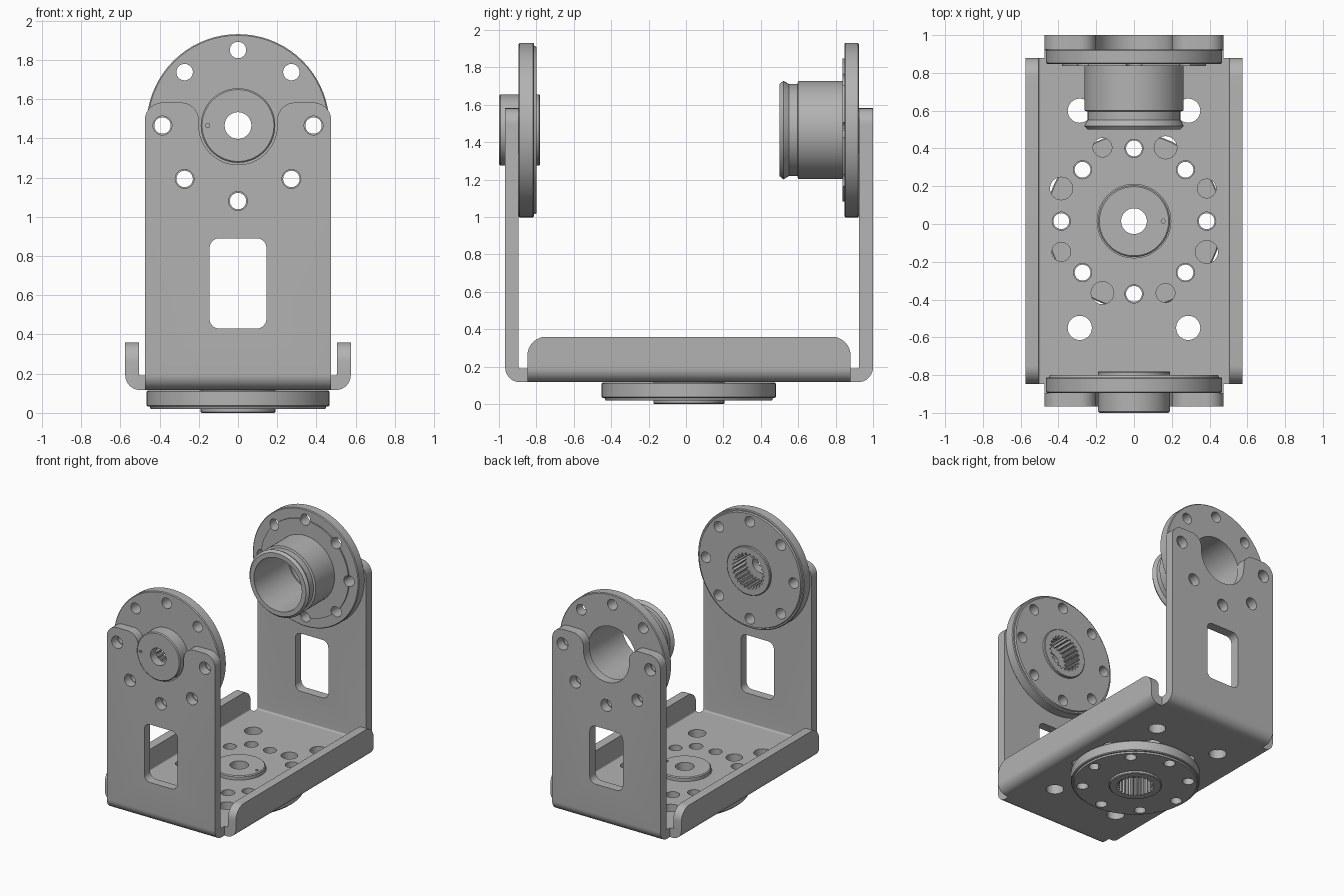
import bpy, bmesh, math
from mathutils import Vector, Matrix

cube = bpy.data.objects.get("Cube")
if cube:
    bpy.data.objects.remove(cube)

grey = bpy.data.materials.new("metal grey")
grey.use_nodes = True
GREY = (0.45, 0.45, 0.45, 1)
grey.diffuse_color = GREY
grey.node_tree.nodes["Principled BSDF"].inputs["Base Color"].default_value = GREY

PIVOT_Z = 1.465      # height of the side joints
BASE_Y = 0.015       # centre of the bottom joint
BOLT_R = 0.385       # bolt circle radius
# Maps (u, v, depth) of a flat outline into space, by extrusion axis
AXES = {"X": lambda u, v, d: (d, u, v),
        "Y": lambda u, v, d: (u, d, v),
        "Z": lambda u, v, d: (u, v, d)}


def finish(name, bm):
    bmesh.ops.remove_doubles(bm, verts=bm.verts, dist=1e-5)
    bmesh.ops.recalc_face_normals(bm, faces=bm.faces)
    mesh = bpy.data.meshes.new(name)
    bm.to_mesh(mesh)
    bm.free()
    mesh.materials.append(grey)
    obj = bpy.data.objects.new(name, mesh)
    bpy.context.collection.objects.link(obj)
    return obj


def rounded(corners, steps=10):
    """Outline from (u, v, radius) corners with true fillets."""
    out = []
    for i, (u, v, r) in enumerate(corners):
        p = Vector((u, v))
        if r == 0:
            out.append(p)
            continue
        a = (Vector(corners[i - 1][:2]) - p).normalized()
        b = (Vector(corners[(i + 1) % len(corners)][:2]) - p).normalized()
        centre = p + (a + b) * r          # all corners are right angles
        for k in range(steps + 1):
            t = k / steps * math.pi / 2
            out.append(centre - b * r * math.cos(t) - a * r * math.sin(t))
    return [q for i, q in enumerate(out) if (q - out[i - 1]).length > 1e-4]


def circle(u, v, r, n=32):
    return [Vector((u + r * math.cos(math.tau * i / n),
                    v + r * math.sin(math.tau * i / n))) for i in range(n)]


def prism(name, outline, axis, lo, hi):
    bm = bmesh.new()
    place = AXES[axis]
    low = [bm.verts.new(place(p.x, p.y, lo)) for p in outline]
    high = [bm.verts.new(place(p.x, p.y, hi)) for p in outline]
    bm.faces.new(low)
    bm.faces.new(high)
    for i in range(len(low)):
        bm.faces.new((low[i - 1], low[i], high[i], high[i - 1]))
    return finish(name, bm)


def lathe(name, profile, n=72):
    """Spin a closed (radius, height) profile about local z."""
    bm = bmesh.new()
    rings = [[bm.verts.new((r * math.cos(math.tau * i / n), r * math.sin(math.tau * i / n), t))
              for i in range(n)] for r, t in profile]
    for k in range(len(rings)):
        a, b = rings[k - 1], rings[k]
        for i in range(n):
            bm.faces.new((a[i - 1], a[i], b[i], b[i - 1]))
    return finish(name, bm)


def combine(obj, others, operation):
    for other in others:
        mod = obj.modifiers.new("cut", "BOOLEAN")
        mod.operation = operation
        mod.solver = "EXACT"
        mod.object = other
    bpy.context.view_layer.update()
    graph = bpy.context.evaluated_depsgraph_get()
    mesh = bpy.data.meshes.new_from_object(obj.evaluated_get(graph))
    obj.modifiers.clear()
    obj.data = mesh
    for other in others:
        bpy.data.objects.remove(other)


def smooth(obj):
    bpy.ops.object.select_all(action="DESELECT")
    obj.select_set(True)
    bpy.context.view_layer.objects.active = obj
    bpy.ops.object.shade_smooth_by_angle(angle=math.radians(30))


def bolt_points(cu, cv):
    return [(cu + BOLT_R * math.cos(k * math.pi / 4),
             cv + BOLT_R * math.sin(k * math.pi / 4)) for k in range(8)]


# Bent bracket: tall U along y, trimmed to a silhouette with a notched top
bracket = prism("bracket", rounded([
    (-0.967, 1.7, 0), (-0.967, 0.117, 0.08), (1, 0.117, 0.08), (1, 1.7, 0),
    (0.925, 1.7, 0), (0.925, 0.19, 0.012), (-0.895, 0.19, 0.012), (-0.895, 1.7, 0)]),
    "X", -0.6, 0.6)
silhouette = prism("silhouette", rounded([
    (-0.475, 0, 0), (0.475, 0, 0), (0.475, 1.582, 0.09), (0.2, 1.582, 0.09),
    (0.2, PIVOT_Z - 0.2, 0.2), (-0.2, PIVOT_Z - 0.2, 0.2),
    (-0.2, 1.582, 0.09), (-0.475, 1.582, 0.09)]), "Y", -1.2, 1.2)
combine(bracket, [silhouette], "INTERSECT")

# Low side flanges with rounded upper corners
flanges = prism("flanges", rounded([
    (-0.575, 0.5, 0), (-0.575, 0.117, 0.075), (0.575, 0.117, 0.075), (0.575, 0.5, 0),
    (0.505, 0.5, 0), (0.505, 0.19, 0.012), (-0.505, 0.19, 0.012), (-0.505, 0.5, 0)]),
    "Y", -1.1, 1.1)
side_shape = prism("side_shape", rounded([
    (-0.848, 0, 0), (0.88, 0, 0), (0.88, 0.36, 0.1), (-0.848, 0.36, 0.1)]), "X", -0.8, 0.8)
combine(flanges, [side_shape], "INTERSECT")
combine(bracket, [flanges], "UNION")

# Window, bolt holes and base holes of the bracket
cutters = [prism("window_cutter", rounded([
    (-0.145, 0.43, 0.05), (0.145, 0.43, 0.05), (0.145, 0.89, 0.05), (-0.145, 0.89, 0.05)]),
    "Y", -1.2, 1.2)]
for u, v in bolt_points(0, PIVOT_Z):
    if v < PIVOT_Z + 0.1:
        cutters.append(prism("cutter", circle(u, v, 0.048), "Y", -1.2, 1.2))
base_holes = [(u, v, 0.048) for u, v in bolt_points(0, BASE_Y)]
base_holes.append((0, BASE_Y, 0.195))
for sx in (-1, 1):
    for sy in (-1, 1):
        wide = 0.06 if sx == sy else 0.05
        narrow = 0.11 - wide
        base_holes += [(sx * 0.287, 0.025 + sy * 0.575, 0.064),
                       (sx * 0.167, 0.02 + sy * BOLT_R, wide),
                       (sx * BOLT_R, 0.02 + sy * 0.168, narrow)]
for u, v, r in base_holes:
    cutters.append(prism("cutter", circle(u, v, r), "Z", 0, 0.3))
combine(bracket, cutters, "DIFFERENCE")
smooth(bracket)


def drill_bolts(obj):
    combine(obj, [prism("cutter", circle(u, v, 0.042), "Z", -0.2, 0.6)
                  for u, v in bolt_points(0, 0)], "DIFFERENCE")


def splined_horn(name, matrix):
    horn = lathe(name, [
        (0.068, 0), (0.185, 0), (0.19, 0.005), (0.19, 0.02), (0.445, 0.02),
        (0.45, 0.032), (0.46, 0.032), (0.466, 0.038), (0.466, 0.109), (0.46, 0.115),
        (0.19, 0.115), (0.19, 0.213), (0.183, 0.22), (0.068, 0.22)])
    drill_bolts(horn)
    # Toothed socket and a small locating dimple on the hub
    teeth = 25
    star = []
    for i in range(teeth * 4):
        a = math.tau * i / (teeth * 4)
        r = 0.14 if i % 4 < 2 else 0.122
        star.append(Vector((r * math.cos(a), r * math.sin(a))))
    combine(horn, [prism("cutter", star, "Z", -0.1, 0.15),
                   prism("cutter", circle(0.155, 0, 0.011, 12), "Z", 0.205, 0.3)], "DIFFERENCE")
    horn.matrix_world = matrix
    smooth(horn)


splined_horn("base_horn", Matrix.Translation((0, BASE_Y, 0)))
splined_horn("front_horn", Matrix.Translation((0, -0.78, PIVOT_Z))
             @ Matrix.Rotation(math.pi, 4, "Y") @ Matrix.Rotation(math.pi / 2, 4, "X"))

# Rear idler: open tube with a retaining groove on a bolted disc
idler = lathe("rear_idler", [
    (0.21, 0), (0.246, 0), (0.263, 0.02), (0.25, 0.045), (0.246, 0.05), (0.246, 0.095),
    (0.262, 0.1), (0.262, 0.337), (0.385, 0.337), (0.385, 0.347), (0.46, 0.347),
    (0.466, 0.353), (0.466, 0.419), (0.46, 0.425), (0.21, 0.425)])
drill_bolts(idler)
idler.matrix_world = (Matrix.Translation((0, 0.5, PIVOT_Z))
                      @ Matrix.Rotation(-math.pi / 2, 4, "X"))
smooth(idler)
